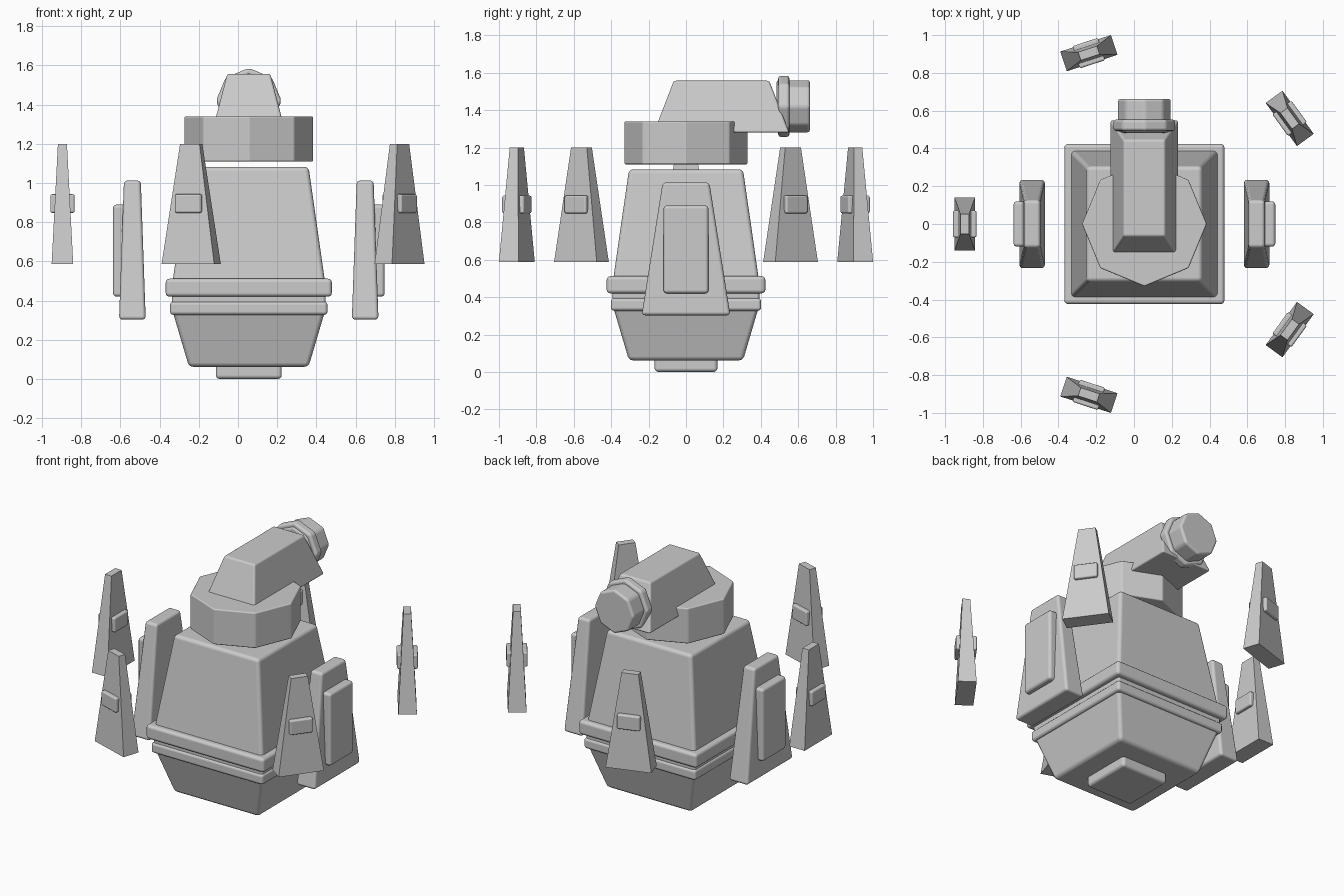
import bpy, bmesh, math
from mathutils import Matrix, Vector

if "Cube" in bpy.data.objects:
    bpy.data.objects.remove(bpy.data.objects["Cube"])

CX = 0.055  # everything is centred on this x
grey = bpy.data.materials.new("light_grey")
grey.diffuse_color = (0.6, 0.6, 0.6, 1)
grey.use_nodes = True
grey.node_tree.nodes["Principled BSDF"].inputs["Base Color"].default_value = grey.diffuse_color


def finish(name, bm, matrix, bevel):
    bmesh.ops.recalc_face_normals(bm, faces=bm.faces)
    me = bpy.data.meshes.new(name)
    bm.to_mesh(me)
    bm.free()
    me.materials.append(grey)
    ob = bpy.data.objects.new(name, me)
    bpy.context.collection.objects.link(ob)
    ob.matrix_world = matrix
    if bevel:
        for p in me.polygons:
            p.use_smooth = True
        mod = ob.modifiers.new("soft_edges", 'BEVEL')
        mod.width = bevel
        mod.segments = 3
        mod.limit_method = 'ANGLE'
        mod.harden_normals = True
    return ob


def block(name, z0, z1, low, high, bevel=0.0, matrix=Matrix.Translation((CX, 0, 0))):
    """Tapered box: low and high are the half sizes (x, y) at z0 and z1."""
    bm = bmesh.new()
    bmesh.ops.create_cube(bm, size=2)
    for v in bm.verts:
        hx, hy = low if v.co.z < 0 else high
        v.co = Vector((v.co.x * hx, v.co.y * hy, z0 if v.co.z < 0 else z1))
    return finish(name, bm, matrix, bevel)


def octagon(name, radius, depth, matrix, bevel):
    bm = bmesh.new()
    bmesh.ops.create_cone(bm, cap_ends=True, segments=8, radius1=radius,
                          radius2=radius, depth=depth)
    return finish(name, bm, matrix, bevel)


# Body, from the foot up
block("foot", 0.0, 0.09, (0.168, 0.168), (0.168, 0.168), 0.02)
block("lower_hull", 0.062, 0.36, (0.305, 0.305), (0.393, 0.393), 0.022)
block("lower_band", 0.327, 0.395, (0.402, 0.402), (0.402, 0.402), 0.018)
block("middle_band", 0.37, 0.45, (0.392, 0.392), (0.392, 0.392), 0.015)
block("upper_band", 0.42, 0.512, (0.424, 0.424), (0.424, 0.424), 0.02)
block("upper_hull", 0.44, 1.083, (0.397, 0.397), (0.305, 0.305), 0.022)

# Floating turret ring and head
octagon("turret_ring", 0.33, 0.23, Matrix.Translation((CX, 0, 1.225)), 0.008)
block("head", 1.28, 1.557, (0.182, 0.362), (0.11, 0.255), 0.012,
      Matrix.Translation((CX, 0.19, 0)))

# Eye barrel pointing back
turn = Matrix.Rotation(math.pi / 2, 4, 'X')
octagon("eye_collar", 0.167, 0.06, Matrix.Translation((CX, 0.523, 1.42)) @ turn, 0.016)
octagon("eye_barrel", 0.143, 0.18, Matrix.Translation((CX, 0.573, 1.42)) @ turn, 0.016)

# Side panels with raised plates
for label, s in (("left", -1), ("right", 1)):
    block(label + "_panel", 0.303, 1.013, (0.068, 0.237), (0.043, 0.125), 0.018,
          Matrix.Translation((CX + s * 0.594, 0, 0)))
    block(label + "_panel_plate", 0.42, 0.89, (0.05, 0.12), (0.05, 0.12), 0.018,
          Matrix.Translation((CX + s * 0.643, 0, 0)))

# Ring of five floating shards, each with a small clasp
for i in range(5):
    m = (Matrix.Translation((CX, 0, 0)) @ Matrix.Rotation(math.radians(36 + 72 * i), 4, 'Z')
         @ Matrix.Translation((0.951, 0, 0)))
    block(f"shard_{i + 1}", 0.587, 1.2, (0.055, 0.141), (0.023, 0.052), 0, m)
    block(f"shard_clasp_{i + 1}", 0.848, 0.943, (0.062, 0.071), (0.062, 0.071), 0.01, m)
